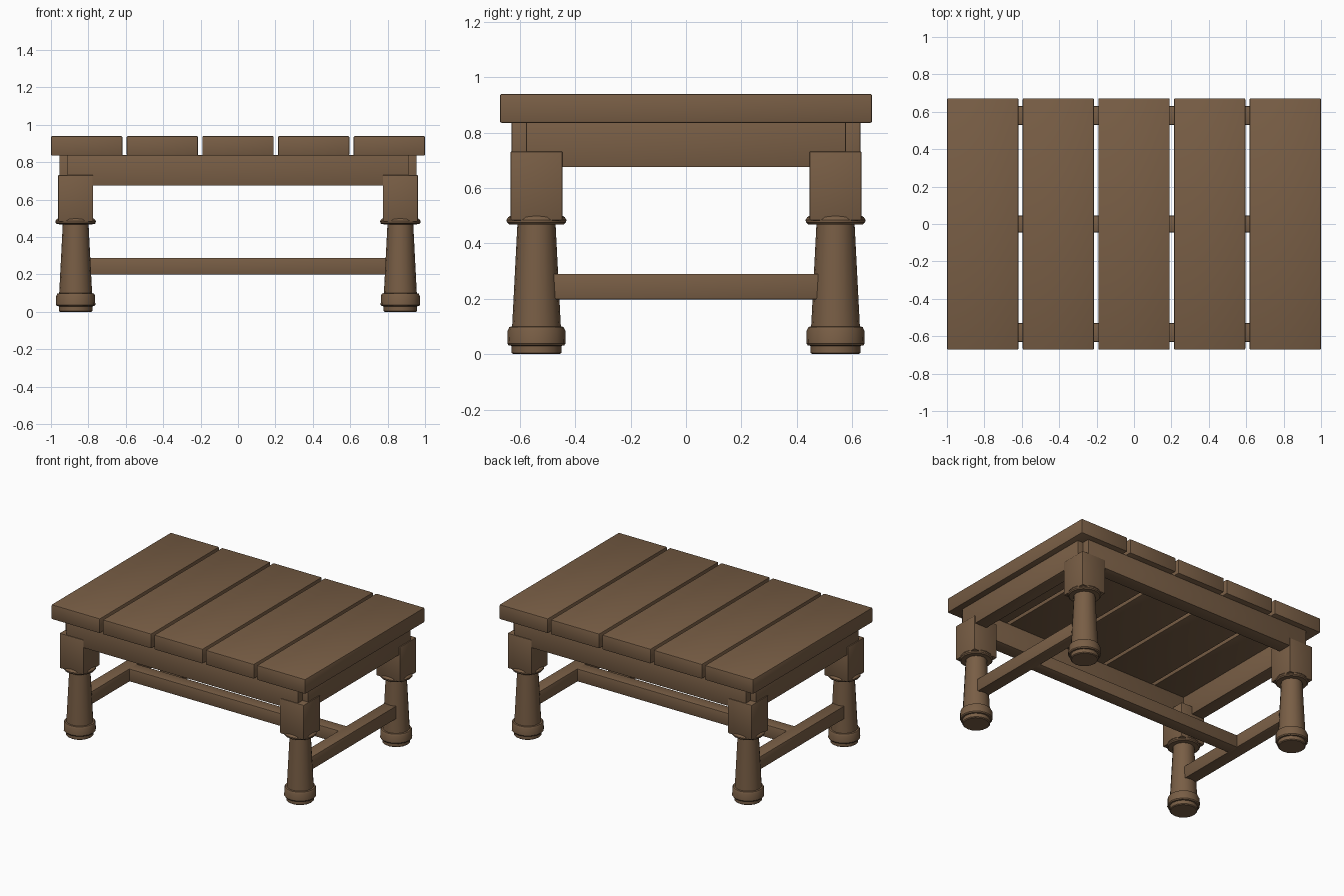
import bpy
import bmesh
import math

if "Cube" in bpy.data.objects:
    bpy.data.objects.remove(bpy.data.objects["Cube"], do_unlink=True)

wood = bpy.data.materials.new("brown_wood")
wood.use_nodes = True
colour = (0.19, 0.112, 0.06, 1)
wood.diffuse_color = colour
bsdf = next(n for n in wood.node_tree.nodes if n.type == 'BSDF_PRINCIPLED')
bsdf.inputs["Base Color"].default_value = colour
bsdf.inputs["Roughness"].default_value = 0.8


def finish(bm, name):
    """Turn a bmesh into a wooden object with sharp-edged smooth shading."""
    mesh = bpy.data.meshes.new(name)
    bmesh.ops.recalc_face_normals(bm, faces=bm.faces)
    bm.to_mesh(mesh)
    bm.free()
    mesh.materials.append(wood)
    obj = bpy.data.objects.new(name, mesh)
    bpy.context.collection.objects.link(obj)
    bpy.ops.object.select_all(action='DESELECT')
    obj.select_set(True)
    bpy.context.view_layer.objects.active = obj
    bpy.ops.object.shade_smooth_by_angle(angle=math.radians(35))
    return obj


def box(name, x, y, z, bevel=0.007):
    """Bevelled box given its (min, max) range on each axis."""
    bm = bmesh.new()
    bmesh.ops.create_cube(bm, size=1)
    for v in bm.verts:
        for i, (low, high) in enumerate((x, y, z)):
            v.co[i] = low if v.co[i] < 0 else high
    bmesh.ops.bevel(bm, geom=bm.edges[:], offset=bevel, segments=2,
                    profile=0.5, affect='EDGES')
    return finish(bm, name)


def turned(name, profile, x, y, sides=16):
    """Lathe a (radius, height) profile around a vertical axis."""
    bm = bmesh.new()
    rings = []
    for r, z in profile:
        rings.append([bm.verts.new((x + r * math.cos(math.tau * k / sides),
                                    y + r * math.sin(math.tau * k / sides), z))
                      for k in range(sides)])
    for a, b in zip(rings, rings[1:]):
        for k in range(sides):
            n = (k + 1) % sides
            bm.faces.new((a[k], a[n], b[n], b[k]))
    bm.faces.new(rings[0][::-1])
    bm.faces.new(rings[-1])
    return finish(bm, name)


# Table top planks
for i in range(5):
    cx = (i - 2) * 0.4045
    box(f"top_plank_{i + 1}", (cx - 0.191, cx + 0.191), (-0.672, 0.672), (0.835, 0.94))

# Turned leg: foot, collar, tapered shaft, and rounded ring under the block
leg_profile = [(0.084, 0), (0.09, 0.005), (0.09, 0.03), (0.1, 0.031), (0.105, 0.038),
               (0.104, 0.085), (0.098, 0.098), (0.088, 0.1), (0.069, 0.468),
               (0.1, 0.469), (0.107, 0.476), (0.108, 0.485), (0.102, 0.495),
               (0.085, 0.505)]
LEG_X, LEG_Y, HALF = 0.868, 0.54, 0.094

for sx, side in ((-1, "right"), (1, "left")):
    for sy, end in ((-1, "front"), (1, "back")):
        x, y = sx * LEG_X, sy * LEG_Y
        turned(f"{end}_{side}_leg", leg_profile, x, y)
        box(f"{end}_{side}_leg_block", (x - HALF, x + HALF), (y - HALF, y + HALF),
            (0.483, 0.732), 0.005)
    # End rails and low end stretchers
    outer, inner = sx * 0.955, sx * 0.86
    box(f"{side}_rail", sorted((outer, inner)), (-0.577, 0.577), (0.675, 0.838), 0.003)
    x = sx * LEG_X
    box(f"{side}_stretcher", (x - 0.045, x + 0.045), (-0.48, 0.48), (0.198, 0.29), 0.005)

# Long rails and centre stretcher
for sy, end in ((-1, "front"), (1, "back")):
    box(f"{end}_rail", (-0.912, 0.912), sorted((sy * 0.63, sy * 0.53)), (0.675, 0.838), 0.003)
box("centre_stretcher", (-0.905, 0.905), (-0.045, 0.045), (0.199, 0.289), 0.005)
